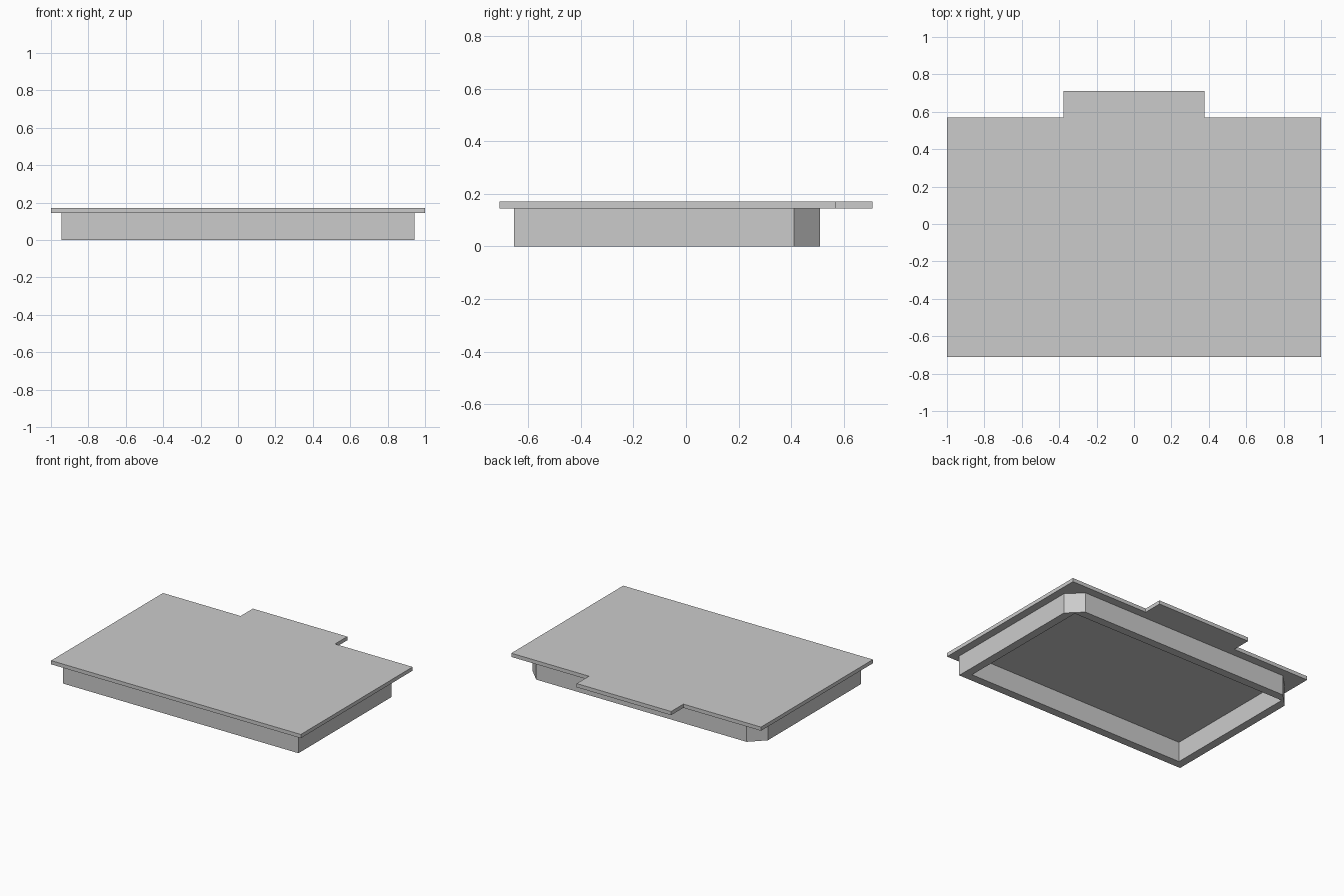
import bpy
import bmesh

cube = bpy.data.objects.get("Cube")
if cube:
    bpy.data.objects.remove(cube, do_unlink=True)

grey = bpy.data.materials.new("light grey")
grey.use_nodes = True
colour = (0.6, 0.6, 0.6, 1)
grey.diffuse_color = colour
grey.node_tree.nodes["Principled BSDF"].inputs["Base Color"].default_value = colour


def mirrored(half):
    """Complete a right-hand outline across the centre line."""
    return half + [(-x, y) for x, y in reversed(half)]


def extruded(name, outlines, bottom, top):
    """Fill the outlines (inner ones become holes) and extrude them upward."""
    bm = bmesh.new()
    edges = []
    for outline in outlines:
        verts = [bm.verts.new((x, y, bottom)) for x, y in outline]
        for i, v in enumerate(verts):
            edges.append(bm.edges.new((v, verts[(i + 1) % len(verts)])))
    bmesh.ops.triangle_fill(bm, edges=edges, use_beauty=True, normal=(0, 0, -1))
    result = bmesh.ops.extrude_face_region(bm, geom=bm.faces[:], use_keep_orig=True)
    moved = [g for g in result["geom"] if isinstance(g, bmesh.types.BMVert)]
    bmesh.ops.translate(bm, verts=moved, vec=(0, 0, top - bottom))
    bmesh.ops.recalc_face_normals(bm, faces=bm.faces[:])
    mesh = bpy.data.meshes.new(name)
    bm.to_mesh(mesh)
    bm.free()
    mesh.materials.append(grey)
    obj = bpy.data.objects.new(name, mesh)
    bpy.context.collection.objects.link(obj)
    return obj


UNDERSIDE, TOP = 0.145, 0.172

# Flat lid with a tab at the back
lid = mirrored([(1, -0.71), (1, 0.57), (0.378, 0.57), (0.378, 0.71)])
extruded("lid_plate", [lid], UNDERSIDE, TOP)

# Hollow rim below, with cut back corners outside and square corners inside
rim_outer = mirrored([(0.943, -0.655), (0.943, 0.41), (0.843, 0.51)])
rim_inner = mirrored([(0.883, -0.595), (0.883, 0.45)])
extruded("rim_wall", [rim_outer, rim_inner], 0, UNDERSIDE)
